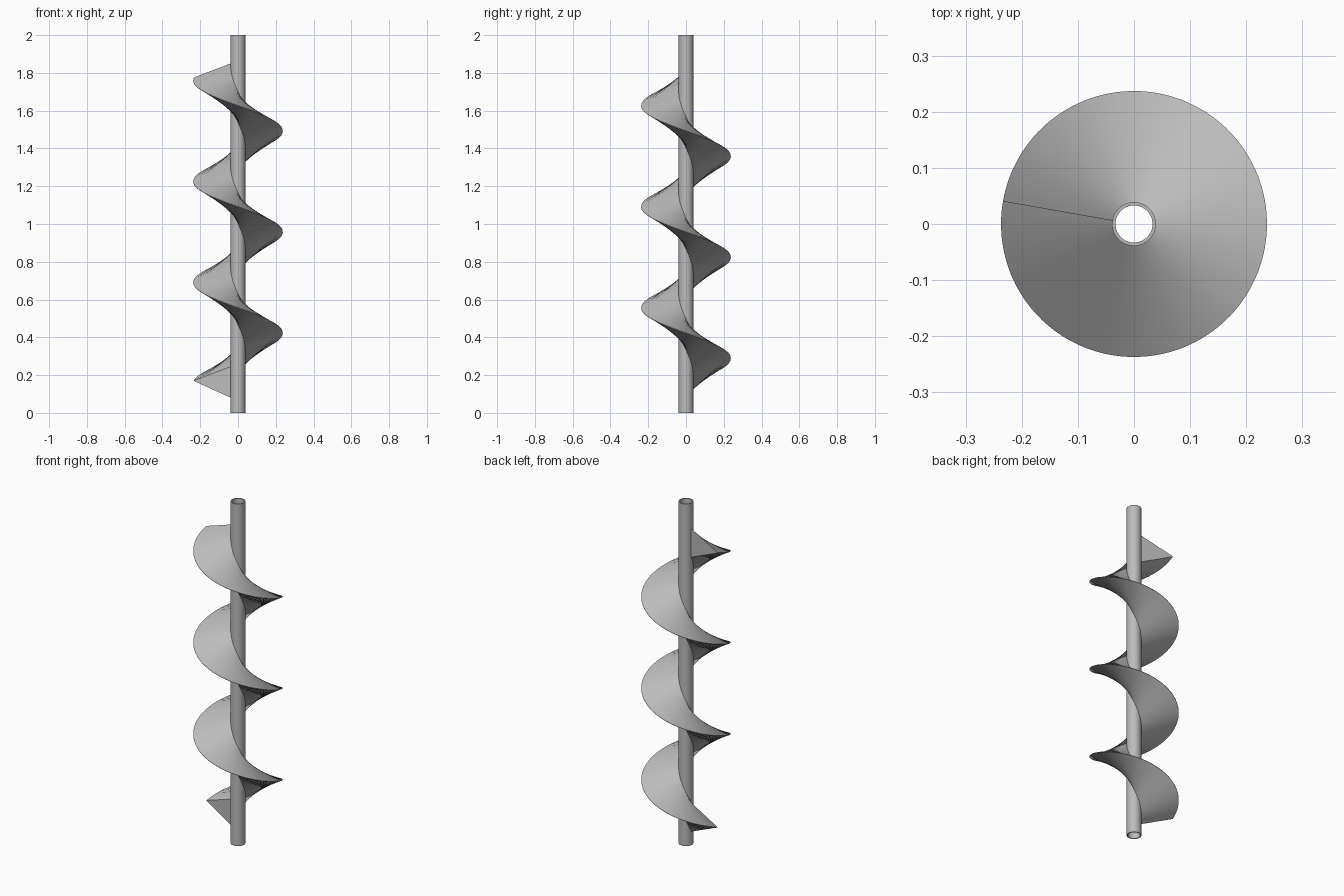
import bpy, bmesh
from math import cos, sin, radians, tau

if "Cube" in bpy.data.objects:
    bpy.data.objects.remove(bpy.data.objects["Cube"], do_unlink=True)

HEIGHT = 2.0
SHAFT_R, BORE_R, FLIGHT_R = 0.039, 0.033, 0.237
PITCH, TURNS, STEPS = 0.535, 3, 96
START = radians(170)
TIP_Z = 1.775

steel = bpy.data.materials.new("grey steel")
steel.use_nodes = True
grey = (0.5, 0.5, 0.5, 1)
steel.diffuse_color = grey
steel.node_tree.nodes["Principled BSDF"].inputs["Base Color"].default_value = grey


def sweep(name, rings, closed):
    """Skin a row of equal cross-section rings, capping the ends if open."""
    bm = bmesh.new()
    rows = [[bm.verts.new(p) for p in ring] for ring in rings]
    n = len(rows[0])
    pairs = list(zip(rows, rows[1:]))
    if closed:
        pairs.append((rows[-1], rows[0]))
    else:
        bm.faces.new(rows[0])
        bm.faces.new(rows[-1])
    for a, b in pairs:
        for i in range(n):
            j = (i + 1) % n
            bm.faces.new((a[i], a[j], b[j], b[i]))
    bmesh.ops.recalc_face_normals(bm, faces=bm.faces)
    mesh = bpy.data.meshes.new(name)
    bm.to_mesh(mesh)
    bm.free()
    mesh.materials.append(steel)
    obj = bpy.data.objects.new(name, mesh)
    bpy.context.collection.objects.link(obj)
    bpy.ops.object.select_all(action="DESELECT")
    obj.select_set(True)
    bpy.context.view_layer.objects.active = obj
    bpy.ops.object.shade_smooth_by_angle(angle=radians(35))
    return obj


def section(profile, angle, lift=0.0):
    """Place a (radius, height) profile at an angle around the z axis."""
    return [(r * cos(angle), r * sin(angle), z + lift) for r, z in profile]


# Hollow shaft
tube = [(BORE_R, 0), (SHAFT_R, 0), (SHAFT_R, HEIGHT), (BORE_R, HEIGHT)]
sweep("shaft", [section(tube, tau * i / 64) for i in range(64)], True)

# Screw flight: solid wedge section, winding down around the shaft
wedge = [(SHAFT_R - 0.002, 0.076), (FLIGHT_R, 0.001),
         (FLIGHT_R, -0.001), (SHAFT_R - 0.002, -0.091)]
sweep("screw_flight",
      [section(wedge, START + tau * i / STEPS, TIP_Z - PITCH * i / STEPS)
       for i in range(TURNS * STEPS + 1)], False)
